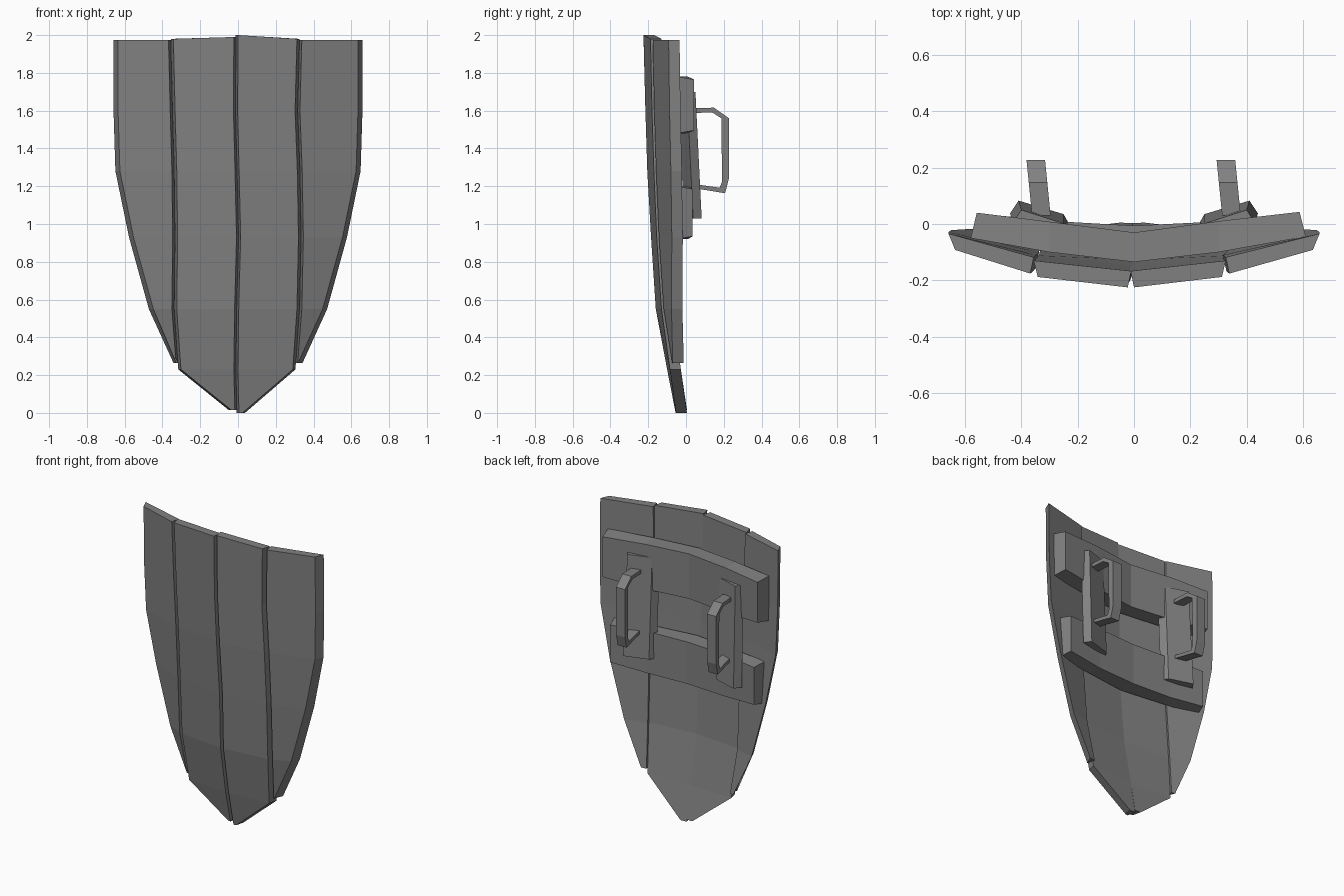
import bpy, bmesh

old = bpy.data.objects.get("Cube")
if old:
    bpy.data.objects.remove(old, do_unlink=True)

grey = bpy.data.materials.new("worn grey")
grey.use_nodes = True
tone = (0.22, 0.22, 0.22, 1)
grey.diffuse_color = tone
grey.node_tree.nodes["Principled BSDF"].inputs["Base Color"].default_value = tone


def loft(name, rings):
    """Bridge equal-sized rings of points into a closed solid."""
    bm = bmesh.new()
    loops = [[bm.verts.new(p) for p in ring] for ring in rings]
    n = len(loops[0])
    for a, b in zip(loops, loops[1:]):
        for i in range(n):
            j = (i + 1) % n
            bm.faces.new((a[i], a[j], b[j], b[i]))
    bm.faces.new(loops[0])
    bm.faces.new(loops[-1])
    bmesh.ops.recalc_face_normals(bm, faces=bm.faces)
    mesh = bpy.data.meshes.new(name)
    bm.to_mesh(mesh)
    bm.free()
    mesh.materials.append(grey)
    ob = bpy.data.objects.new(name, mesh)
    bpy.context.collection.objects.link(ob)
    return ob


def plank(name, side, inner, outer, flare):
    """Board between two front edges of (x, y, z); the back is slightly wider."""
    rings = []
    for (xi, yi, zi), (xo, yo, zo) in zip(inner, outer):
        rings.append([(xi, yi, zi), (xo, yo, zo),
                      (xo + side * flare, yo + 0.058, zo),
                      (xi - side * 0.012, yi + 0.058, zi)])
    loft(name, rings)


# Heights and front curvature shared by the boards
heights = [1.98, 1.6, 1.28, 0.93, 0.55, 0.23]
centre_y = [-0.225, -0.215, -0.205, -0.185, -0.16, -0.10]
seam_y = [-0.188, -0.18, -0.17, -0.155, -0.13, -0.085]
rim_y = [-0.092, -0.087, -0.08, -0.075, -0.077, -0.07]
rim_x = [0.635, 0.635, 0.625, 0.553, 0.448, 0.318]
centre_x = [0, -0.002, 0.006, 0.014, 0.004, 0]
seam_x = {1: [0.312, 0.302, 0.314, 0.32, 0.312, 0.29],
          -1: [0.342, 0.333, 0.324, 0.32, 0.324, 0.302]}

for side, label in ((1, "left"), (-1, "right")):
    shift = 0 if side == 1 else -0.022
    seam = [side * x for x in seam_x[side]]
    # Inner board, ending in a point
    top = 2.0 if side == 1 else 1.99
    zs = [top] + heights[1:]
    inner = [(x + shift, y, z) for x, y, z in zip(centre_x, centre_y, zs)]
    outer = list(zip(seam, seam_y, heights))
    tip = 0.0 if side == 1 else 0.015
    inner.append((shift + 0.005, -0.055, tip))
    outer.append((shift + 0.005 + side * 0.018, -0.053, tip))
    plank(label + "_inner_board", side, inner, outer, 0.014)
    # Outer board
    zs = [1.975] + heights[1:-1] + [0.265]
    inner = [(x + side * 0.026, y + 0.012, z) for x, y, z in zip(seam, seam_y, zs)]
    outer = [(side * x, y, z) for x, y, z in zip(rim_x, rim_y, zs)]
    plank(label + "_outer_board", side, inner, outer, 0.024)


# Cross braces: (x, front y, back y) stations swept over a height range
def brace(name, low, high, stations):
    rings = []
    for x, front, back in stations:
        inset = 0.015 if abs(x) > 0.5 else 0.0
        xb = x - 0.022 * (1 if x > 0 else -1) * (abs(x) > 0.5)
        rings.append([(x, front, low), (x, front, high),
                      (xb, back, high - inset), (xb, back, low + inset)])
    loft(name, rings)


brace("upper_brace", 1.48, 1.78,
      [(-0.58, -0.05, 0.04), (-0.3, -0.10, 0.008), (0, -0.135, -0.03),
       (0.3, -0.10, 0.01), (0.61, -0.045, 0.043)])
brace("lower_brace", 0.92, 1.2,
      [(-0.55, -0.05, 0.035), (-0.28, -0.085, 0.01), (0, -0.12, -0.006),
       (0.28, -0.085, 0.008), (0.56, -0.045, 0.035)])

# Grip plates and handles
grip_path = [  # outer (y, z), inner (y, z)
    ((0.03, 1.612), (0.03, 1.588)), ((0.148, 1.616), (0.14, 1.59)),
    ((0.227, 1.56), (0.187, 1.56)), ((0.227, 1.24), (0.191, 1.225)),
    ((0.207, 1.163), (0.178, 1.192)), ((0.04, 1.19), (0.04, 1.212))]

for side, label in ((1, "left"), (-1, "right")):
    rings = []
    for z, lean, trim in ((1.03, 0.0, 0.0), (1.7, -0.033, 0.01)):
        rings.append([(side * x, y + lean, z) for x, y in
                      ((0.225, -0.01), (0.25, 0.035), (0.41 - trim, 0.083),
                       (0.44 - trim, 0.038))])
    loft(label + "_grip_plate", rings)

    middle = 0.345 if side == 1 else -0.33
    rings = []
    for pair in grip_path:
        ring = []
        for half, order in ((-0.033, pair), (0.033, pair[::-1])):
            for y, z in order:
                ring.append((middle + half - 0.1 * (y - 0.04), y, z))
        rings.append(ring)
    loft(label + "_handle", rings)
